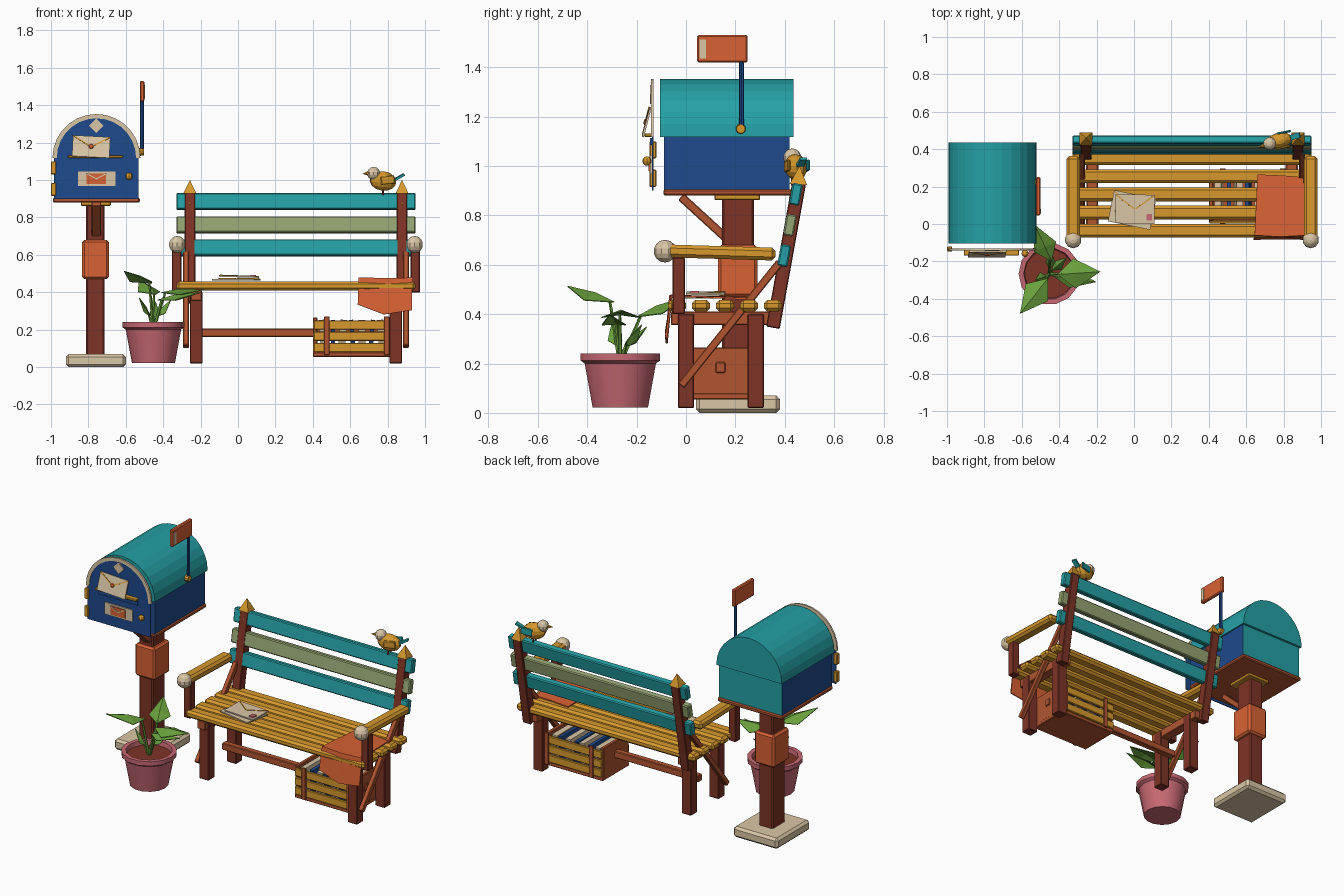
import bpy, bmesh, math
from mathutils import Vector, Matrix, Euler

if "Cube" in bpy.data.objects:
    bpy.data.objects.remove(bpy.data.objects["Cube"])

COL = dict(
    navy=(0.013, 0.069, 0.262), teal=(0.018, 0.352, 0.376), sage=(0.305, 0.376, 0.171),
    gold=(0.68, 0.318, 0.026), dark_brown=(0.205, 0.034, 0.018), sienna=(0.445, 0.091, 0.03),
    orange=(0.694, 0.122, 0.034), cream=(0.70, 0.565, 0.376), pink=(0.578, 0.141, 0.171),
    leaf_green=(0.141, 0.352, 0.045))
MAT = {}
for n, c in COL.items():
    MAT[n] = bpy.data.materials.new(n)
    MAT[n].diffuse_color = (*c, 1)


def finish(name, bm, *mats, smooth=False):
    me = bpy.data.meshes.new(name)
    bmesh.ops.recalc_face_normals(bm, faces=bm.faces)
    bm.to_mesh(me)
    bm.free()
    for m in mats:
        me.materials.append(MAT[m])
    if smooth:
        for p in me.polygons:
            p.use_smooth = True
        me.set_sharp_from_angle(angle=math.radians(35))
    ob = bpy.data.objects.new(name, me)
    bpy.context.collection.objects.link(ob)
    return ob


def place(loc, rot=(0, 0, 0)):
    return Matrix.Translation(loc) @ Euler(rot).to_matrix().to_4x4()


def box(name, loc, size, mat, rot=(0, 0, 0), bevel=0.004, m=None):
    bm = bmesh.new()
    bmesh.ops.create_cube(bm, size=1, matrix=Matrix.Diagonal((*size, 1)))
    if bevel and min(size) > 2.5 * bevel:
        bmesh.ops.bevel(bm, geom=bm.edges[:], offset=bevel, segments=1, affect='EDGES')
    bm.transform(m @ place(loc, rot) if m else place(loc, rot))
    return finish(name, bm, mat)


def span(name, lo, hi, mat, bevel=0.004):
    lo, hi = Vector(lo), Vector(hi)
    return box(name, (lo + hi) / 2, hi - lo, mat, bevel=bevel)


def beam(name, x, a, b, wx, w, mat, bevel=0.004):
    # bar between two (y, z) points at a fixed x
    dy, dz = b[0] - a[0], b[1] - a[1]
    return box(name, (x, (a[0] + b[0]) / 2, (a[1] + b[1]) / 2), (wx, w, math.hypot(dy, dz)), mat,
               rot=(-math.atan2(dy, dz), 0, 0), bevel=bevel)


def ball(name, loc, r, mat, seg=10, rings=7, scale=(1, 1, 1), rot=(0, 0, 0), m=None):
    bm = bmesh.new()
    bmesh.ops.create_uvsphere(bm, u_segments=seg, v_segments=rings, radius=r)
    mx = place(loc, rot) @ Matrix.Diagonal((*scale, 1))
    bm.transform(m @ mx if m else mx)
    return finish(name, bm, mat)


def cone(name, a, b, r1, r2, mat, seg=8, turn=0):
    a, b = Vector(a), Vector(b)
    d = b - a
    bm = bmesh.new()
    bmesh.ops.create_cone(bm, cap_ends=True, segments=seg, radius1=r1, radius2=r2, depth=d.length)
    q = d.to_track_quat('Z', 'Y').to_matrix().to_4x4()
    bm.transform(Matrix.Translation((a + b) / 2) @ q @ Matrix.Rotation(turn, 4, 'Z'))
    return finish(name, bm, mat)


def prism(name, pts, y0, y1, *mats):
    # extrude an xz outline along y
    bm = bmesh.new()
    f = bm.faces.new([bm.verts.new((x, y0, z)) for x, z in pts])
    new = bmesh.ops.extrude_face_region(bm, geom=[f])['geom']
    bmesh.ops.translate(bm, vec=(0, y1 - y0, 0), verts=[v for v in new if isinstance(v, bmesh.types.BMVert)])
    return finish(name, bm, *mats)


def envelope(name, m, w, h, paper='cream', line='gold', seal='orange'):
    # thin letter in local xy with a folded flap and a seal
    box(name, (0, 0, 0), (w, h, 0.008), paper, bevel=0, m=m)
    for s in (-1, 1):
        box(name + '_flap_line', (s * w / 4, h * 0.24, 0.005), (w * 0.58, 0.006, 0.004), line,
            rot=(0, 0, s * math.atan2(h * 0.5, w * 0.5)), bevel=0, m=m)
    if seal:
        ball(name + '_seal', (0, 0, 0.006), h * 0.12, seal, 8, 4, (1, 1, 0.4), m=m)


# ---------------- mailbox ----------------
MX, SPR, R = -0.757, 1.118, 0.235
span('post_base', (-0.92, 0.04, 0), (-0.60, 0.38, 0.07), 'cream', 0.015)
span('post', (-0.813, 0.145, 0.06), (-0.713, 0.275, 0.88), 'dark_brown', 0.008)
span('post_collar', (-0.833, 0.13, 0.47), (-0.69, 0.29, 0.68), 'orange', 0.012)
span('post_cap', (-0.84, 0.115, 0.862), (-0.68, 0.30, 0.884), 'gold')
beam('post_brace', MX, (-0.02, 0.875), (0.16, 0.71), 0.05, 0.035, 'sienna')
span('mailbox_floor', (-0.99, -0.092, 0.88), (-0.525, 0.43, 0.905), 'sienna', 0.006)
body = span('mailbox_body', (-0.983, -0.09, 0.90), (-0.531, 0.42, 1.125), 'navy', 0)
body.data.materials.append(MAT['teal'])
for p in body.data.polygons:
    p.material_index = 1 if p.normal.y > 0.9 else 0


def arch(r, z0=None, n=14):
    pts = [(MX + r * math.cos(math.pi * i / n), SPR + r * math.sin(math.pi * i / n)) for i in range(n + 1)]
    return pts if z0 is None else pts + [(MX - r, z0), (MX + r, z0)]


prism('mailbox_roof', arch(R), -0.105, 0.435, 'teal')
prism('mailbox_door', arch(0.226, 0.90), -0.138, -0.132, 'navy')
prism('door_rim', arch(R) + arch(0.212)[::-1], -0.142, -0.131, 'cream')
box('door_diamond', (MX, -0.141, 1.29), (0.055, 0.008, 0.055), 'cream', rot=(0, math.pi / 4, 0), bevel=0)
span('slot_shelf', (-0.91, -0.168, 1.118), (-0.615, -0.136, 1.132), 'gold', 0.003)
span('slot', (-0.90, -0.145, 1.085), (-0.62, -0.137, 1.113), 'navy', 0)
envelope('posted_letter', place((-0.785, -0.16, 1.178), (math.radians(75), math.radians(3), 0)), 0.20, 0.115)
span('name_plate', (-0.855, -0.145, 0.968), (-0.655, -0.137, 1.045), 'cream', 0)
envelope('plate_emblem', place((-0.757, -0.147, 1.007), (math.pi / 2, 0, 0)), 0.105, 0.055, 'orange', 'cream', None)
ball('door_knob', (-0.583, -0.158, 1.02), 0.019, 'gold', 8, 6)
for z in (0.95, 1.065):
    span('door_hinge', (-1.0, -0.148, z - 0.035), (-0.972, -0.12, z + 0.035), 'gold')
# signal flag
cone('flag_pivot', (-0.535, 0.222, 1.15), (-0.502, 0.222, 1.15), 0.022, 0.018, 'gold', 10)
cone('flag_pole', (-0.513, 0.225, 1.14), (-0.513, 0.225, 1.43), 0.01, 0.01, 'navy', 8)
span('flag', (-0.525, 0.045, 1.42), (-0.50, 0.25, 1.53), 'orange', 0.006)
span('flag_stripe', (-0.503, 0.055, 1.435), (-0.497, 0.08, 1.512), 'cream', 0)

# ---------------- bench ----------------
BX = 0.31
for i in range(5):
    y = -0.036 + i * 0.097
    span('seat_slat', (-0.33, y - 0.037, 0.41), (0.95, y + 0.037, 0.457), 'gold', 0.014)
for s in (-1, 1):
    for y in (0, 0.283):
        box('bench_leg', (BX + s * 0.533, y, 0.21), (0.068, 0.066, 0.38), 'dark_brown')
    span('seat_rail', (BX + s * 0.533 - 0.03, -0.06, 0.355), (BX + s * 0.533 + 0.03, 0.36, 0.41), 'sienna')
    x = BX + s * 0.567
    beam('back_post', x, (0.352, 0.345), (0.458, 0.93), 0.058, 0.056, 'dark_brown')
    cone('post_finial', (x, 0.455, 0.925), (x, 0.46, 1.0), 0.05, 0, 'gold', 4, math.pi / 4)
    ball('slat_screw', (x, 0.428, 0.872), 0.011, 'gold', 8, 4)
    beam('side_brace', BX + s * 0.588, (-0.02, 0.11), (0.38, 0.61), 0.03, 0.032, 'sienna')
    x = BX + s * 0.635
    box('arm_post', (x + s * 0.003, -0.03, 0.515), (0.05, 0.05, 0.23), 'dark_brown')
    beam('armrest', x, (-0.08, 0.656), (0.362, 0.643), 0.074, 0.052, 'gold', 0.014)
    ball('armrest_knob', (x, -0.085, 0.655), 0.046, 'cream', 10, 7)
for zc, col in ((0.637, 'teal'), (0.76, 'sage'), (0.885, 'teal')):
    yc = 0.398 + (zc - 0.637) * 0.19
    box('back_slat', (BX, yc, zc), (1.28, 0.042, 0.088), col, rot=(-0.18, 0, 0), bevel=0.006)
span('stretcher', (-0.20, 0.12, 0.162), (0.82, 0.16, 0.206), 'sienna')

# orange throw folded over the front of the seat
bm = bmesh.new()
rows = [[(0.66, 0.265, 0.466), (0.79, 0.26, 0.47), (0.905, 0.25, 0.466)],
        [(0.645, -0.06, 0.48), (0.78, -0.068, 0.476), (0.93, -0.06, 0.478)],
        [(0.64, -0.085, 0.335), (0.78, -0.082, 0.282), (0.93, -0.085, 0.305)]]
vs = [[bm.verts.new(p) for p in r] for r in rows]
for i in range(2):
    for j in range(2):
        bm.faces.new((vs[i][j], vs[i + 1][j], vs[i + 1][j + 1], vs[i][j + 1]))
throw = finish('throw_blanket', bm, 'orange')
throw.modifiers.new('thickness', 'SOLIDIFY').thickness = 0.008

# letters lying on the seat
envelope('lower_letter', place((-0.01, 0.075, 0.468), (0, 0, -0.2)), 0.23, 0.17, seal=None)
envelope('upper_letter', place((0.005, 0.08, 0.484), (0, 0.03, -0.02)), 0.21, 0.155, seal=None)
box('letter_stamp', (0.082, 0.035, 0.489), (0.03, 0.035, 0.008), 'pink', bevel=0)

# ---------------- crate of post ----------------
span('crate_bottom', (0.40, 0.01, 0.055), (0.815, 0.28, 0.08), 'sienna')
for x in (0.412, 0.80):
    span('crate_end', (x - 0.012, 0.015, 0.07), (x + 0.012, 0.275, 0.265), 'sienna')
for y in (0.01, 0.28):
    for z in (0.105, 0.165, 0.225):
        span('crate_slat', (0.405, y - 0.008, z - 0.025), (0.81, y + 0.008, z + 0.025), 'gold')
    for x in (0.475, 0.795):
        o = -0.012 if y < 0.1 else 0.012
        box('crate_batten', (x, y + o, 0.168), (0.028, 0.012, 0.205), 'sienna', bevel=0.002)
for i in range(7):
    box('crate_letter', (0.455 + i * 0.052, 0.145, 0.168), (0.022 if i % 2 else 0.036, 0.235, 0.17),
        'navy' if i % 2 else 'cream', rot=(0, 0.08 * (i % 3 - 1), 0), bevel=0)

# ---------------- potted plant ----------------
PX, PY = -0.452, -0.266
bm = bmesh.new()
prof = [(0, 0.022), (0.115, 0.022), (0.148, 0.2), (0.165, 0.212), (0.165, 0.24), (0.138, 0.24), (0.132, 0.2)]
pv = [bm.verts.new((r, 0, z)) for r, z in prof]
edges = [bm.edges.new(pv[i:i + 2]) for i in range(len(pv) - 1)]
bmesh.ops.spin(bm, geom=pv + edges, cent=(0, 0, 0), axis=(0, 0, 1), angle=math.tau, steps=14)
bmesh.ops.remove_doubles(bm, verts=bm.verts, dist=1e-4)
bm.transform(Matrix.Translation((PX, PY, 0)))
finish('flower_pot', bm, 'pink', smooth=True)
cone('soil', (PX, PY, 0.19), (PX, PY, 0.212), 0.133, 0.135, 'dark_brown', 14)


def leaf(base, tip, w):
    b, t = Vector(base), Vector(tip)
    cone('leaf_stem', (PX, PY, 0.2), b.lerp(t, 0.1), 0.01, 0.006, 'leaf_green', 5)
    side = (t - b).cross(Vector((0, 0, 1))).normalized() * w / 2
    mid = b.lerp(t, 0.4) + Vector((0, 0, 0.012))
    bm = bmesh.new()
    vb, vt, vm, vl, vr = [bm.verts.new(p) for p in
                          (b, t, mid, mid - side - Vector((0, 0, 0.03)), mid + side - Vector((0, 0, 0.03)))]
    for f in ((vb, vm, vl), (vb, vr, vm), (vl, vm, vt), (vm, vr, vt)):
        bm.faces.new(f)
    ob = finish('leaf', bm, 'leaf_green')
    ob.modifiers.new('thickness', 'SOLIDIFY').thickness = 0.004


for args in (((-0.46, -0.29, 0.45), (-0.61, -0.48, 0.515), 0.15), ((-0.41, -0.27, 0.40), (-0.18, -0.255, 0.415), 0.16),
             ((-0.44, -0.2, 0.39), (-0.53, -0.005, 0.47), 0.13), ((-0.43, -0.28, 0.36), (-0.2, -0.31, 0.40), 0.10),
             ((-0.44, -0.25, 0.27), (-0.36, -0.18, 0.36), 0.06), ((-0.47, -0.28, 0.27), (-0.53, -0.30, 0.37), 0.06),
             ((-0.45, -0.24, 0.27), (-0.44, -0.16, 0.35), 0.06)):
    leaf(*args)

# ---------------- bird on the backrest ----------------
ball('bird_body', (0.775, 0.445, 0.995), 0.055, 'gold', 10, 7, (1.35, 0.8, 0.95), (0, 0.15, 0.25))
ball('bird_head', (0.725, 0.43, 1.035), 0.036, 'cream', 10, 7)
cone('bird_beak', (0.70, 0.422, 1.036), (0.665, 0.41, 1.034), 0.014, 0, 'gold', 6)
box('bird_tail', (0.853, 0.466, 1.01), (0.08, 0.03, 0.012), 'teal', rot=(0, -0.5, 0.3), bevel=0)
for s in (-1, 1):
    box('bird_wing', (0.80, 0.45 + s * 0.04, 1.0), (0.075, 0.012, 0.045), 'teal' if s > 0 else 'gold',
        rot=(0, -0.1, 0.2), bevel=0.004)
    cone('bird_leg', (0.775, 0.445 + s * 0.014, 0.92), (0.775, 0.445 + s * 0.014, 0.96), 0.005, 0.005, 'dark_brown', 5)

for m in bpy.data.materials:
    if m.users and not m.is_grease_pencil:
        m.use_nodes = True
        m.node_tree.nodes["Principled BSDF"].inputs["Base Color"].default_value = m.diffuse_color
